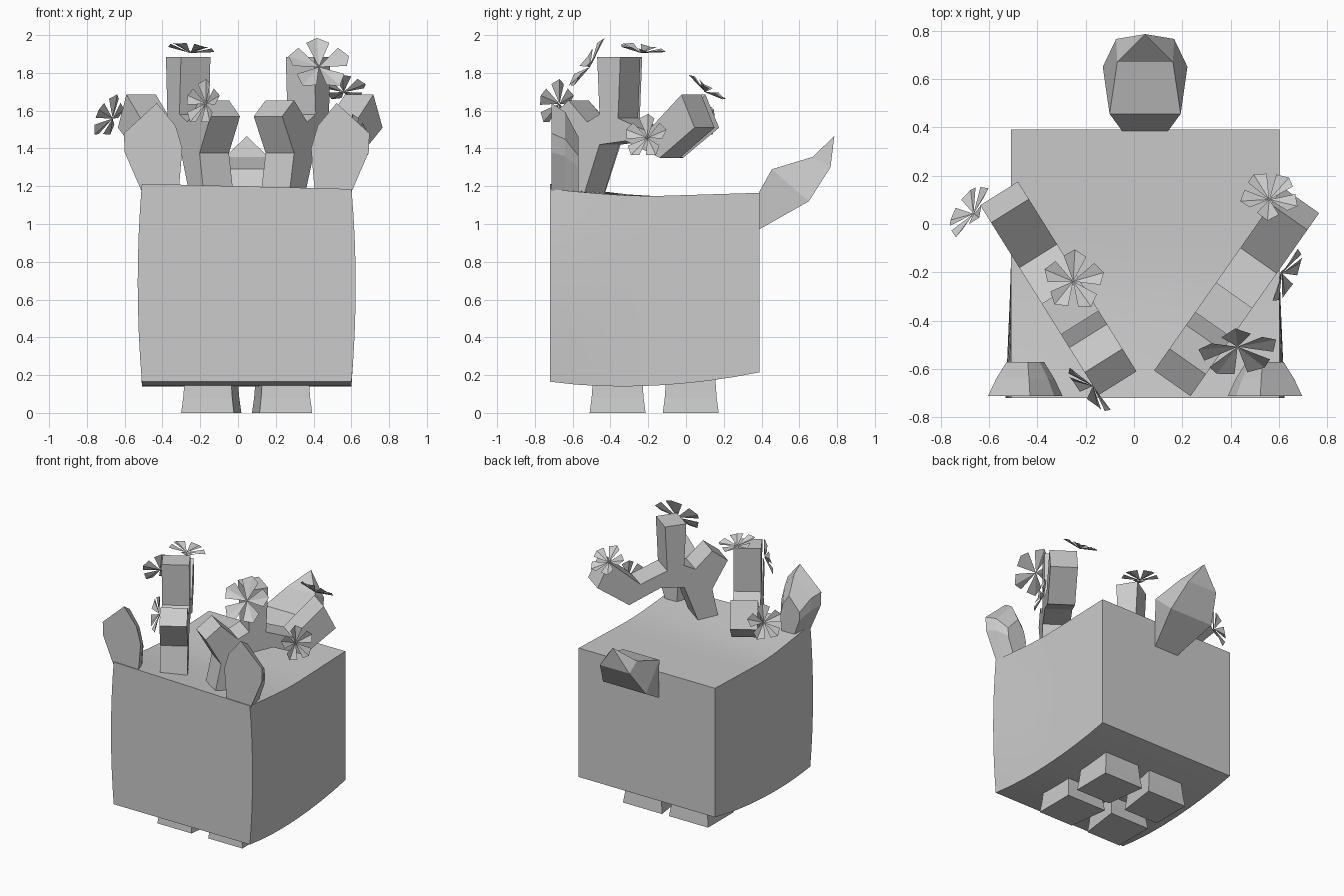
import bpy, bmesh, math
from mathutils import Vector

if "Cube" in bpy.data.objects:
    bpy.data.objects.remove(bpy.data.objects["Cube"])

CX = 0.046  # symmetry plane of the figure


def finish(name, bm, smooth=False):
    if name != "flower":
        bmesh.ops.recalc_face_normals(bm, faces=bm.faces[:])
    me = bpy.data.meshes.new(name)
    bm.to_mesh(me)
    bm.free()
    for p in me.polygons:
        p.use_smooth = False
    ob = bpy.data.objects.new(name, me)
    bpy.context.collection.objects.link(ob)
    if smooth:
        bpy.context.view_layer.objects.active = ob
        ob.select_set(True)
        bpy.ops.object.shade_smooth_by_angle(angle=math.radians(30))
        ob.select_set(False)
    return ob


def loft(name, rings, tip=None):
    """Skin equal-length rings of points; close with a cap or a tip point."""
    bm = bmesh.new()
    rows = [[bm.verts.new(p) for p in r] for r in rings]
    n = len(rows[0])
    for a, b in zip(rows, rows[1:]):
        for i in range(n):
            j = (i + 1) % n
            bm.faces.new((a[i], a[j], b[j], b[i]))
    bm.faces.new(rows[0])
    if tip:
        t = bm.verts.new(tip)
        for i in range(n):
            bm.faces.new((rows[-1][i], rows[-1][(i + 1) % n], t))
    else:
        bm.faces.new(rows[-1])
    return finish(name, bm)


# Body: a cube, softly warped
bm = bmesh.new()
bmesh.ops.create_cube(bm, size=2)
bmesh.ops.subdivide_edges(bm, edges=bm.edges[:], cuts=7, use_grid_fill=True)
for v in bm.verts:
    u, t, w = v.co
    y = -0.165 + 0.555 * t
    front = max(0, (-0.2 - y) / 0.52)
    x = CX + u * (0.555 + 0.022 * (1 - w * w) * front)
    top = 1.147 + 0.052 * front ** 1.3 - 0.014 * u * front
    if y > -0.2:
        top += 0.018 * (y + 0.2) / 0.59
    d = y + 0.35
    low = 0.14 + (0.075 * (d / 0.74) ** 2 if d > 0 else 0.025 * (d / 0.37) ** 2)
    v.co = (x, y, low + (top - low) * (w + 1) / 2)
finish("body", bm, True)

# Four tapered feet
for side in (-1, 1):
    for cy in (-0.362, 0.025):
        base = [(0.347, -0.148), (0.068, -0.148), (0.028, 0.148), (0.347, 0.148)]
        rings = []
        for z, k in ((0, 1), (0.08, 0.93), (0.2, 0.87)):
            rings.append([(CX + side * (0.19 + (a - 0.19) * k), cy + b * k, z)
                          for a, b in base])
        loft("foot", rings)

# Tail: four-sided leaf rising to a point
rings = []
for (wt, yt, zt), (wb, yb, zb) in (
        ((0.095, 0.385, 1.165), (0.095, 0.385, 0.97)),
        ((0.147, 0.455, 1.29), (0.175, 0.65, 1.12)),
        ((0.115, 0.67, 1.355), (0.12, 0.765, 1.30))):
    rings.append([(CX - wt, yt, zt), (CX + wt, yt, zt),
                  (CX + wb, yb, zb), (CX - wb, yb, zb)])
loft("tail", rings, (CX, 0.785, 1.465))

# Ears: flat in front, shrinking toward the back
ear = [(0.555, 1.17), (0.646, 1.38), (0.65, 1.48), (0.476, 1.64),
       (0.376, 1.52), (0.341, 1.40), (0.36, 1.17)]
for side in (-1, 1):
    rings = []
    for y, k, kz in ((-0.712, 1, 1), (-0.64, 0.78, 0.9), (-0.57, 0.5, 0.62)):
        rings.append([(CX + side * (0.495 + (a - 0.495) * k), y,
                       1.17 + (z - 1.17) * kz) for a, z in ear])
    loft("ear", rings)

# Antlers: one branching profile, extruded along the diagonal plane
antler = [(0.08, 1.13), (0.13, 1.375), (0.02, 1.57), (0.13, 1.655), (0.25, 1.54),
          (0.33, 1.58), (0.315, 1.885), (0.465, 1.885), (0.45, 1.56), (0.64, 1.49),
          (0.86, 1.685), (0.945, 1.51), (0.72, 1.35), (0.5, 1.44), (0.33, 1.42),
          (0.22, 1.13)]
for name, x0, dx, dy in (("antler_left", -0.057, -0.53, 0.848),
                         ("antler_right", 0.147, 0.575, 0.818)):
    rings = []
    for h in (-0.092, 0.092):
        rings.append([(x0 + dx * s + dy * h, -0.675 + dy * s - dx * h, z)
                      for s, z in antler])
    loft(name, rings)

# Flowers: five folded petals round a centre
for pos, normal, r in (
        ((0.625, -0.21, 1.46), (0.86, -0.42, 0.25), 0.125),
        ((0.56, 0.11, 1.71), (0.05, 0.57, 0.82), 0.125),
        ((0.43, -0.52, 1.84), (0.1, -0.78, 0.55), 0.17),
        ((-0.25, -0.235, 1.92), (0.12, 0.15, 1), 0.13),
        ((-0.18, -0.68, 1.64), (-0.7, -0.68, 0.2), 0.128),
        ((-0.675, 0.05, 1.565), (-0.75, 0.5, 0.4), 0.128)):
    bm = bmesh.new()
    q = Vector(normal).to_track_quat('Z', 'Y')

    def put(rad, ang, h):
        return bm.verts.new(Vector(pos) + q @ Vector(
            (rad * math.cos(ang), rad * math.sin(ang), h)))
    c = put(0, 0, -0.015)
    for i in range(5):
        a = math.tau * i / 5 + math.pi / 2
        l = put(r * 0.85, a - 0.44, 0.02)
        m = put(r, a, 0.01)
        n = put(r * 0.85, a + 0.44, 0.02)
        bm.faces.new((c, l, m))
        bm.faces.new((c, m, n))
    finish("flower", bm)
